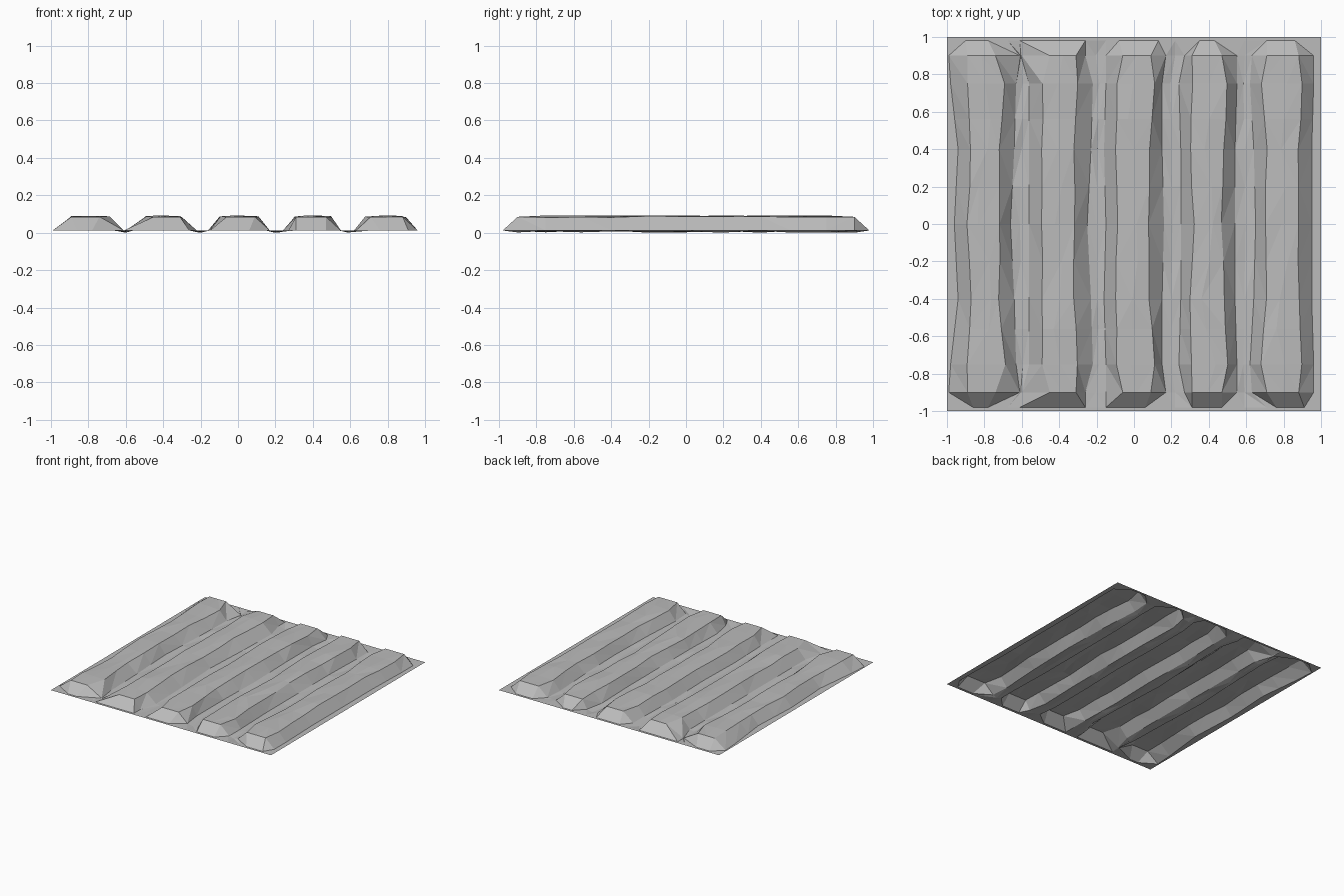
import bpy
import bmesh
import random

random.seed(4)

cube = bpy.data.objects.get("Cube")
if cube:
    bpy.data.objects.remove(cube, do_unlink=True)

GROUND, CREST = 0.012, 0.085
TIP, SHOULDER = 0.98, 0.9
KEYS = (0, 0.4, 0.75, SHOULDER)

# Each ridge: tip ends, then four long creases (foot, crest, crest, foot)
# with x at the middle, the two bends and the shoulder
RIDGES = [
    ((-.9, -.74), (-.96, -.94, -.98, -.99), (-.89, -.87, -.89, -.89),
     (-.72, -.72, -.69, -.74), (-.66, -.64, -.63, -.61)),
    ((-.61, -.26), (-.56, -.56, -.56, -.6), (-.49, -.49, -.49, -.45),
     (-.32, -.32, -.3, -.31), (-.25, -.23, -.22, -.26)),
    ((-.15, .13), (-.15, -.16, -.15, -.15), (-.09, -.1, -.09, -.06),
     (.08, .08, .11, .09), (.16, .15, .15, .17)),
    ((.31, .47), (.25, .25, .24, .27), (.32, .3, .31, .31),
     (.47, .48, .5, .47), (.54, .54, .55, .55)),
    ((.71, .91), (.65, .64, .62, .63), (.7, .71, .68, .71),
     (.88, .88, .9, .88), (.95, .95, .96, .96)),
]


def jitter(amount):
    return random.uniform(-amount, amount)


def crease_x(values, y):
    """Position of one long crease at distance y from the middle."""
    for i in range(len(KEYS) - 1):
        if y <= KEYS[i + 1]:
            t = (y - KEYS[i]) / (KEYS[i + 1] - KEYS[i])
            return values[i] + t * (values[i + 1] - values[i])
    return values[-1]


def ridge_row(ridge, y):
    """Five points across one ridge: foot, crest, middle, crest, foot."""
    tips, *creases = ridge
    if y > SHOULDER:
        a, b = tips
        return [(a + (b - a) * i / 4, GROUND) for i in range(5)]
    foot_a, crest_a, crest_b, foot_b = (crease_x(c, y) for c in creases)
    wobble = 0.004 if y < SHOULDER else 0
    middle = (crest_a + crest_b) / 2 + jitter(8 * wobble)
    return [
        (foot_a, GROUND),
        (crest_a + jitter(wobble), CREST + jitter(wobble)),
        (middle, CREST + wobble + jitter(wobble)),
        (crest_b + jitter(wobble), CREST + jitter(wobble)),
        (foot_b, GROUND),
    ]


def sheet_row(y):
    """All points across the sheet, with a sagging line in each valley."""
    d = abs(y)
    row = [(-1, GROUND)]
    for ridge in RIDGES:
        points = ridge_row(ridge, d)
        if len(row) > 1:
            sag = random.uniform(0, GROUND) if d < TIP else 0
            row.append(((row[-1][0] + points[0][0]) / 2, GROUND - sag))
        row += points
    row.append((1, GROUND))
    return row


# Ridged sheet, open underneath
half = [0.2, 0.4, 0.56, 0.75, SHOULDER, TIP, 1]
rows = [-y for y in reversed(half)] + [0] + half
bm = bmesh.new()
grid = [[bm.verts.new((x, y, z)) for x, z in sheet_row(y)] for y in rows]
for near, far in zip(grid, grid[1:]):
    for i in range(len(near) - 1):
        a, b, c, d = near[i], near[i + 1], far[i + 1], far[i]
        if random.random() < 0.5:
            triangles = ((a, b, c), (a, c, d))
        else:
            triangles = ((a, b, d), (b, c, d))
        for triangle in triangles:
            bm.faces.new(triangle)

# Rest the lowest valley point on the floor
lowest = min(v.co.z for v in bm.verts)
for v in bm.verts:
    v.co.z -= lowest

mesh = bpy.data.meshes.new("ridged_sheet")
bm.to_mesh(mesh)
bm.free()
sheet = bpy.data.objects.new("ridged_sheet", mesh)
bpy.context.collection.objects.link(sheet)

# Plain grey
colour = (0.5, 0.5, 0.5, 1)
grey = bpy.data.materials.new("plain_grey")
grey.use_nodes = True
grey.diffuse_color = colour
for node in grey.node_tree.nodes:
    if node.type == "BSDF_PRINCIPLED":
        node.inputs["Base Color"].default_value = colour
mesh.materials.append(grey)
